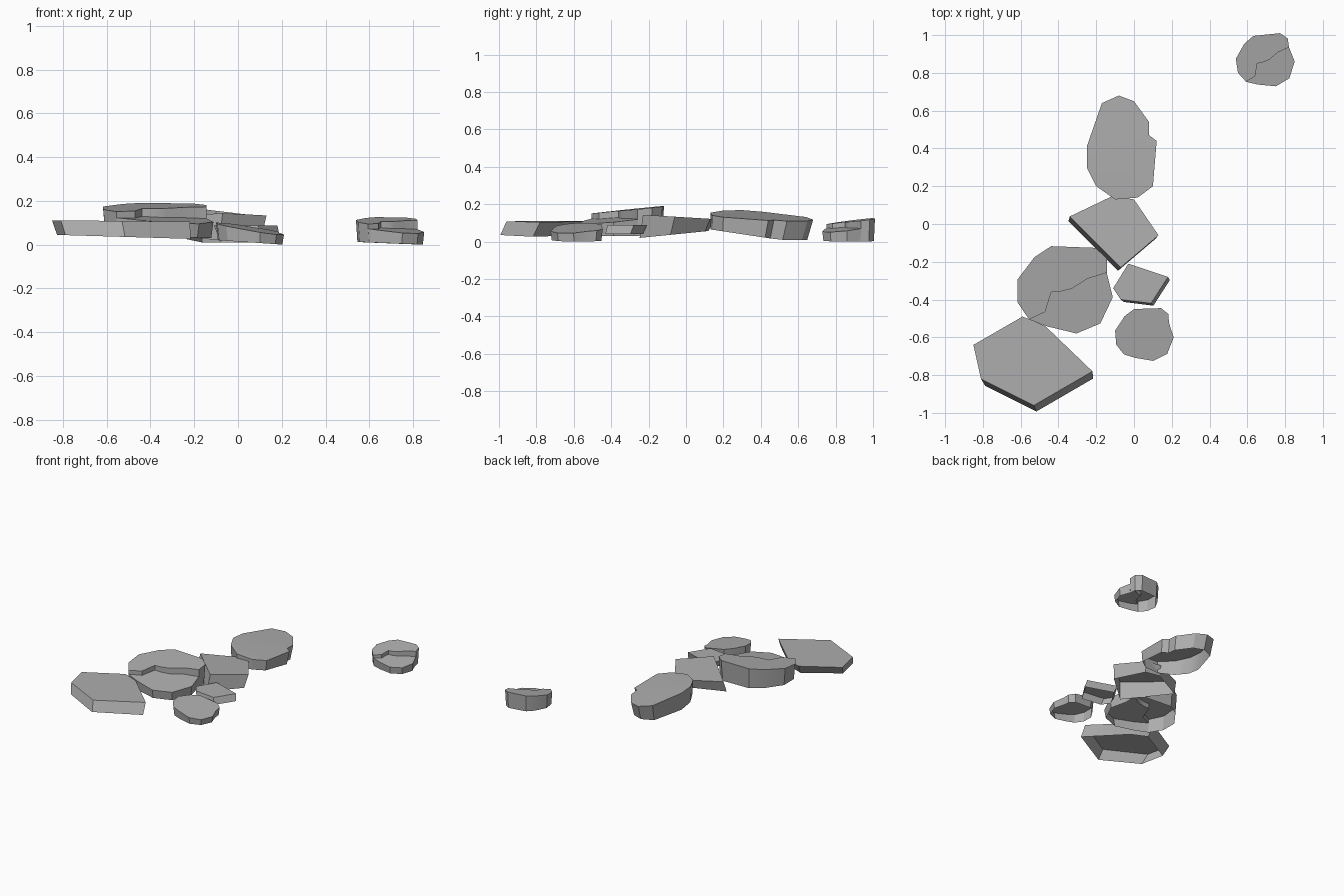
import bpy
import bmesh
import math
from mathutils import Vector

if "Cube" in bpy.data.objects:
    bpy.data.objects.remove(bpy.data.objects["Cube"], do_unlink=True)

# One plain stone colour
stone = bpy.data.materials.new("grey_stone")
stone.use_nodes = True
stone_colour = (0.42, 0.42, 0.42, 1)
stone.diffuse_color = stone_colour
stone.node_tree.nodes["Principled BSDF"].inputs["Base Color"].default_value = stone_colour


def finish(name, bm):
    """Turn a bmesh into a smooth shaded stone with sharp edges kept."""
    mesh = bpy.data.meshes.new(name)
    bm.to_mesh(mesh)
    bm.free()
    mesh.materials.append(stone)
    stone_object = bpy.data.objects.new(name, mesh)
    bpy.context.collection.objects.link(stone_object)
    bpy.ops.object.select_all(action="DESELECT")
    stone_object.select_set(True)
    bpy.context.view_layer.objects.active = stone_object
    bpy.ops.object.shade_smooth_by_angle(angle=math.radians(30))
    return stone_object


def add_points(bm, points, height):
    return [bm.verts.new((x, y, height(x, y))) for x, y in points]


def add_wall(bm, upper, lower, closed=False):
    """Join two rows of vertices with quads; upper row runs clockwise from above."""
    count = len(upper)
    for i in range(count if closed else count - 1):
        j = (i + 1) % count
        bm.faces.new((upper[i], upper[j], lower[j], lower[i]))


def add_top(bm, verts):
    """Cap a clockwise ring with an upward facing, triangulated surface."""
    cap = bm.faces.new(list(reversed(verts)))
    bmesh.ops.triangulate(bm, faces=[cap], quad_method="SHORT_EDGE")


def underside(outline, shrink, shift):
    """Footprint of a stone: its outline drawn in and slid sideways."""
    centre = sum((Vector(p) for p in outline), Vector((0, 0))) / len(outline)
    return [centre + (Vector(p) - centre) * shrink + Vector(shift) for p in outline]


def slab(name, outline, top, bottom, shrink, shift):
    """Open-bottomed slab with a tilted top and leaning sides."""
    bm = bmesh.new()
    upper = add_points(bm, outline, top)
    lower = add_points(bm, underside(outline, shrink, shift), bottom)
    add_wall(bm, upper, lower, closed=True)
    add_top(bm, upper)
    return finish(name, bm)


def stepped_slab(name, outline, crease, high, low, bottom, shrink, start, end):
    """Slab whose top is broken along a crease into a high and a low shelf."""
    bm = bmesh.new()
    count = len(outline)
    lower = add_points(bm, underside(outline, shrink, (0, 0)), bottom)
    high_ids = [i % count for i in range(start, end + count + 1)]
    low_ids = list(range(end, start + 1))
    high_rim = add_points(bm, [outline[i] for i in high_ids], high)
    low_rim = add_points(bm, [outline[i] for i in low_ids], low)
    high_crease = add_points(bm, crease, high)
    low_crease = add_points(bm, crease, low)
    # Outer sides
    add_wall(bm, high_rim, [lower[i] for i in high_ids])
    add_wall(bm, low_rim, [lower[i] for i in low_ids])
    # Broken step between the shelves
    step_top = [high_rim[-1]] + high_crease[::-1] + [high_rim[0]]
    step_base = [low_rim[0]] + low_crease[::-1] + [low_rim[-1]]
    add_wall(bm, step_top, step_base)
    # Both shelves
    add_top(bm, high_rim + high_crease[::-1])
    add_top(bm, low_rim + low_crease)
    return finish(name, bm)


def place(stone_object, location, size, height, turn=0):
    stone_object.location = location
    stone_object.scale = (size, size, height)
    stone_object.rotation_euler.z = math.radians(turn)


# Rounded stones share one unit outline, clockwise from the left
round_outline = [(-1, .13), (-.68, .62), (-.35, .87), (.57, .9), (.82, .7), (.84, .4),
                 (1, -.1), (.78, -.66), (.3, -.9), (-.3, -.8), (-.7, -.68), (-.96, -.35)]
broken_edge = [(-.38, -.5), (-.28, -.08), (-.08, -.05), (.14, .02), (.45, .25)]


def high_shelf(u, v):
    return .85 + .17 * v - .03 * u


def low_shelf(u, v):
    return .6 + .15 * v - .12 * u


def round_base(u, v):
    return .05 - .05 * u


for name, location, size, height, turn in (
        ("large_round_stone", (-.365, -.345, .03), .255, .16, -4),
        ("far_round_stone", (.695, .865, 0), .155, .125, 4)):
    rock = stepped_slab(name, round_outline, broken_edge, high_shelf, low_shelf,
                        round_base, .96, start=10, end=5)
    place(rock, location, size, height, turn)

# Small round stone with an unbroken sloping top
small = slab("small_round_stone", round_outline,
             lambda u, v: .7 - .25 * u + .1 * v, lambda u, v: .1 - .1 * u, .95, (0, 0))
place(small, (.055, -.585, 0), .155, .105)

# Long oval stone at the back
oval = [(-.25, .41), (-.17, .64), (-.08, .68), (0, .65), (.08, .54), (.08, .47),
        (.12, .44), (.1, .2), (.02, .14), (-.1, .13), (-.2, .2), (-.25, .3)]
slab("long_oval_stone", oval,
     lambda x, y: .15 - .12 * (x + .06) - .08 * max(0, y - .25),
     lambda x, y: max(.01, .07 - .15 * (y - .1)), .94, (0, -.015))

# Angular paving stones
slab("front_angular_stone",
     [(-.85, -.64), (-.59, -.49), (-.47, -.54), (-.22, -.78), (-.53, -.96), (-.81, -.82)],
     lambda x, y: .108 - .01 * (x + .5), lambda x, y: .035 - .03 * (x + .5),
     .97, (.015, -.04))
slab("middle_angular_stone",
     [(-.34, .04), (-.11, .15), (0, .13), (.13, -.06), (-.07, -.23)],
     lambda x, y: .13 - .06 * y, lambda x, y: .045 + .1 * y, .97, (-.015, -.025))
slab("small_angular_stone",
     [(-.11, -.34), (-.03, -.21), (.18, -.28), (.09, -.42), (-.07, -.4)],
     lambda x, y: .088, lambda x, y: .04, .97, (.015, -.015))
